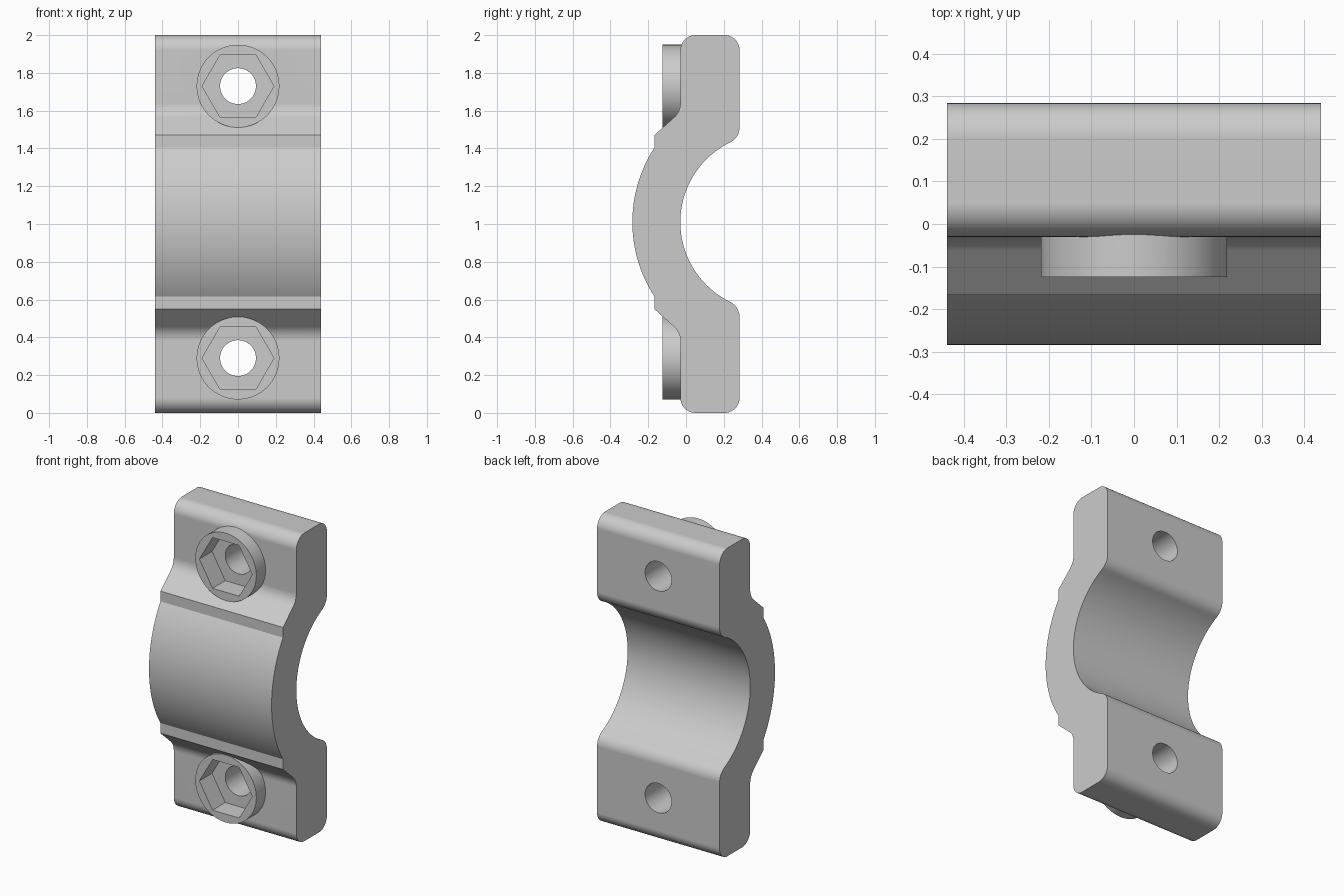
import bpy
import bmesh
import math
from mathutils import Matrix, Vector

if "Cube" in bpy.data.objects:
    bpy.data.objects.remove(bpy.data.objects["Cube"], do_unlink=True)

HALF_WIDTH = 0.44
MID = 1.01                    # height of the bore axis
AXIS_Y = 0.44                 # depth of the bore axis
BORE_R, OUTER_R = 0.47, 0.724
FRONT, BACK, LEDGE = -0.03, 0.284, -0.167
BOLT = 0.72                   # bolt distance from the bore axis

GREY = (0.6, 0.6, 0.6, 1)
grey = bpy.data.materials.new("light grey")
grey.use_nodes = True
grey.diffuse_color = GREY
grey.node_tree.nodes["Principled BSDF"].inputs["Base Color"].default_value = GREY


def arc(cx, cy, r, a0, a1, n):
    return [(cx + r * math.cos(a0 + (a1 - a0) * i / n),
             cy + r * math.sin(a0 + (a1 - a0) * i / n)) for i in range(n + 1)]


def fillet(prev, corner, nxt, r, n=10):
    """Round one corner of a polyline with a tangent arc."""
    p = Vector(corner)
    a, b = (Vector(prev) - p).normalized(), (Vector(nxt) - p).normalized()
    half = a.angle(b) / 2
    centre = p + (a + b).normalized() * (r / math.sin(half))
    reach = r / math.tan(half)
    u, v = p + a * reach - centre, p + b * reach - centre
    start = math.atan2(u.y, u.x)
    sweep = math.remainder(math.atan2(v.y, v.x) - start, math.tau)
    return arc(centre.x, centre.y, r, start, start + sweep, n)


def half_profile(end):
    """Side outline from the outer crown round the lug to the bore."""
    rise = math.acos((AXIS_Y - LEDGE) / OUTER_R)
    pts = arc(AXIS_Y, 0, OUTER_R, math.pi, math.pi - rise, 20)
    shoulder, foot = (LEDGE, 0.461), (FRONT, 0.584)
    front_tip, back_tip = (FRONT, end), (BACK, end)
    pts.append(shoulder)
    pts += fillet(shoulder, foot, front_tip, 0.1)
    pts += fillet(foot, front_tip, back_tip, 0.08)
    pts += fillet(front_tip, back_tip, (BACK, 0.5), 0.08)
    # Rounded lip running into the bore
    lip = 0.09
    cy = BACK - lip
    cz = ((BORE_R + lip) ** 2 - (AXIS_Y - cy) ** 2) ** 0.5
    a = math.atan2(cz, cy - AXIS_Y)
    pts += arc(cy, cz, lip, 0, a - math.pi, 12)
    pts += arc(AXIS_Y, 0, BORE_R, a, math.pi, 24)[1:]
    return pts


def make_object(name, bm):
    bmesh.ops.recalc_face_normals(bm, faces=bm.faces)
    mesh = bpy.data.meshes.new(name)
    bm.to_mesh(mesh)
    bm.free()
    mesh.materials.append(grey)
    obj = bpy.data.objects.new(name, mesh)
    bpy.context.collection.objects.link(obj)
    return obj


def prism(name, z, radius, y0, y1, sides):
    """Cylinder or hexagon lying along y, with a corner on the x axis."""
    bm = bmesh.new()
    bmesh.ops.create_cone(bm, cap_ends=True, segments=sides, radius1=radius,
                          radius2=radius, depth=abs(y1 - y0))
    bmesh.ops.transform(bm, verts=bm.verts, matrix=Matrix.Translation((0, (y0 + y1) / 2, z))
                        @ Matrix.Rotation(math.pi / 2, 4, 'X')
                        @ Matrix.Rotation(math.pi / 2, 4, 'Z'))
    return make_object(name, bm)


def combine(target, other, operation):
    mod = target.modifiers.new(operation, 'BOOLEAN')
    mod.operation, mod.object, mod.solver = operation, other, 'EXACT'
    bpy.context.view_layer.objects.active = target
    bpy.ops.object.modifier_apply(modifier=mod.name)
    bpy.data.objects.remove(other, do_unlink=True)


# Clamp body: side outline extruded across the width
upper = [(y, MID + z) for y, z in half_profile(2 - MID)]
lower = [(y, MID - z) for y, z in half_profile(MID)]
outline = upper + lower[::-1][1:-1]
bm = bmesh.new()
face = bm.faces.new([bm.verts.new((-HALF_WIDTH, y, z)) for y, z in outline])
side = bmesh.ops.extrude_face_region(bm, geom=[face])
bmesh.ops.translate(bm, vec=(2 * HALF_WIDTH, 0, 0),
                    verts=[v for v in side["geom"] if isinstance(v, bmesh.types.BMVert)])
body = make_object("clamp_half", bm)

# Bolt bosses with hexagonal pockets and through holes
for z in (MID + BOLT, MID - BOLT):
    combine(body, prism("boss", z, 0.219, 0.04, -0.125, 64), 'UNION')
    combine(body, prism("hex_pocket", z, 0.19, 0.005, -0.3, 6), 'DIFFERENCE')
    combine(body, prism("bolt_hole", z, 0.095, 0.5, -0.3, 48), 'DIFFERENCE')

# Smooth curved faces, crisp edges
bpy.ops.object.select_all(action='DESELECT')
body.select_set(True)
bpy.context.view_layer.objects.active = body
bpy.ops.object.shade_smooth_by_angle(angle=math.radians(30))
weighted = body.modifiers.new("even_shading", 'WEIGHTED_NORMAL')
weighted.keep_sharp = True
